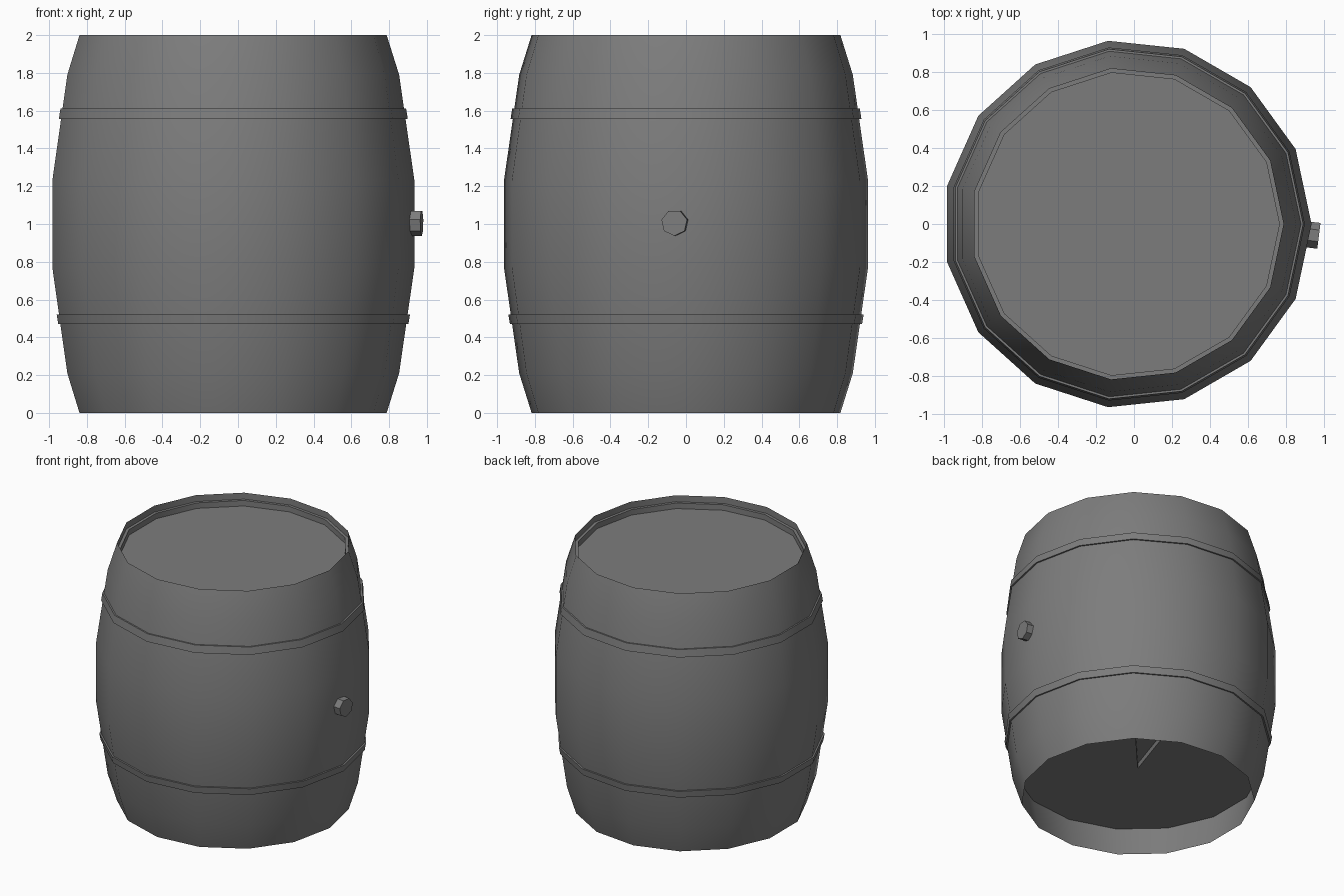
import bpy, bmesh
from math import cos, sin, radians
from mathutils import Matrix

if "Cube" in bpy.data.objects:
    bpy.data.objects.remove(bpy.data.objects["Cube"])

N = 15          # staves around the barrel
CX = -0.035     # barrel axis (the bung balances the width)

grey = bpy.data.materials.new("dark_grey")
grey.diffuse_color = (0.204, 0.204, 0.204, 1)
grey.use_nodes = True
grey.node_tree.nodes["Principled BSDF"].inputs["Base Color"].default_value = grey.diffuse_color


def ring_point(i, r, z):
    a = radians(360 / N * i)
    return (CX + r * cos(a), r * sin(a), z)


def make_object(name, bm, smooth=False):
    bmesh.ops.triangulate(bm, faces=[f for f in bm.faces if len(f.verts) > 4])
    mesh = bpy.data.meshes.new(name)
    bm.to_mesh(mesh)
    bm.free()
    mesh.materials.append(grey)
    ob = bpy.data.objects.new(name, mesh)
    bpy.context.collection.objects.link(ob)
    if smooth:
        bpy.ops.object.select_all(action='DESELECT')
        ob.select_set(True)
        bpy.context.view_layer.objects.active = ob
        bpy.ops.object.shade_smooth_by_angle(angle=radians(30))
    return ob


def lathe(name, profile, cap_end=False, closed=False):
    """Revolve an (r, z) profile into N flat sides."""
    bm = bmesh.new()
    rings = [[bm.verts.new(ring_point(i, r, z)) for i in range(N)] for r, z in profile]
    pairs = list(zip(rings, rings[1:]))
    if closed:
        pairs.append((rings[-1], rings[0]))
    for lo, hi in pairs:
        for i in range(N):
            j = (i + 1) % N
            bm.faces.new((lo[i], lo[j], hi[j], hi[i]))
    if cap_end:
        bm.faces.new(rings[-1])
    return make_object(name, bm, smooth=True)


# Bulging body: bottom lip, outer curve, stepped rim and recessed lid
lathe("barrel_body", [(0.865, 0.23), (0.822, 0), (0.888, 0.21), (0.969, 0.77), (0.969, 1.23),
                      (0.888, 1.79), (0.822, 2.0), (0.822, 1.95), (0.80, 1.95), (0.80, 1.907)],
      cap_end=True)

# Two hoops following the slope of the body
lathe("lower_hoop", [(0.915, 0.47), (0.937, 0.47), (0.946, 0.522), (0.92, 0.522)], closed=True)
lathe("upper_hoop", [(0.91, 1.555), (0.934, 1.555), (0.925, 1.612), (0.90, 1.612)], closed=True)

# Recessed bottom board with a shallow wedge cut between 48 and 72 degrees
bm = bmesh.new()
lower, upper = 0.23, 0.27
outline = [bm.verts.new((CX, 0, lower))]
outline += [bm.verts.new(ring_point(i, 0.866, lower)) for i in range(3, 3 + N)]
board = bm.faces.new(outline)
top = bmesh.ops.extrude_face_region(bm, geom=[board], use_keep_orig=True)["geom"]
bmesh.ops.translate(bm, vec=(0, 0, upper - lower),
                    verts=[g for g in top if isinstance(g, bmesh.types.BMVert)])
bmesh.ops.recalc_face_normals(bm, faces=bm.faces[:])
# Ceiling closing the wedge, facing down
wedge = [(CX, 0, upper), ring_point(3, 0.866, upper), ring_point(2, 0.866, upper)]
bm.faces.new([bm.verts.new(p) for p in wedge])
make_object("bottom_board", bm)

# Seven-sided bung, square to the stave it sits in
bm = bmesh.new()
place = (Matrix.Translation((0.938, -0.058, 1.007))
         @ Matrix.Rotation(radians(-7), 4, 'Z')
         @ Matrix.Rotation(radians(90), 4, 'Y')
         @ Matrix.Rotation(radians(-90), 4, 'Z'))
bmesh.ops.create_cone(bm, cap_ends=True, segments=7, radius1=0.07, radius2=0.07,
                      depth=0.07, matrix=place)
make_object("bung", bm)
